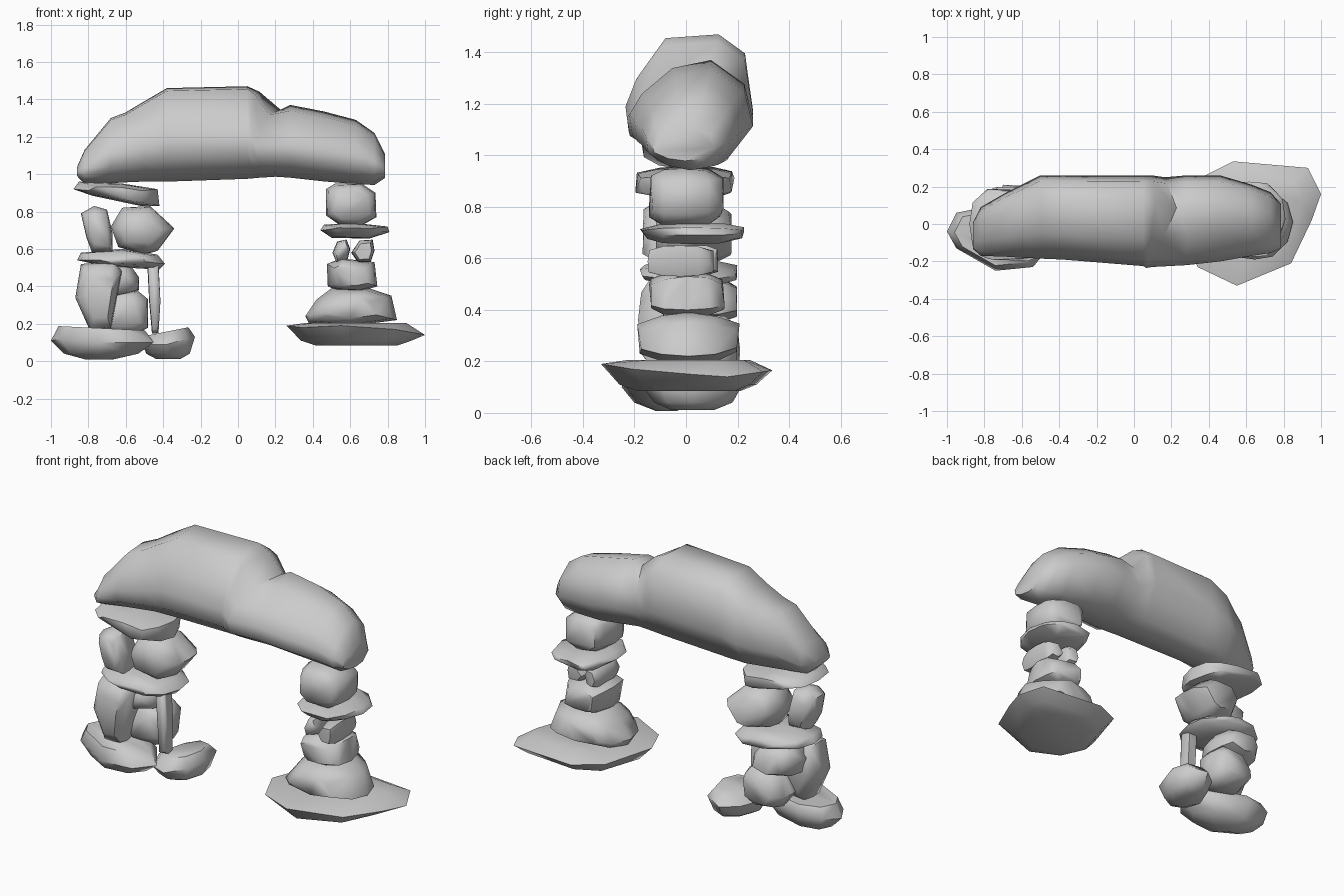
import bpy, bmesh, math, random

random.seed(4)


def finish(name, bm, angle):
    bmesh.ops.recalc_face_normals(bm, faces=bm.faces)
    me = bpy.data.meshes.new(name)
    bm.to_mesh(me)
    bm.free()
    ob = bpy.data.objects.new(name, me)
    bpy.context.collection.objects.link(ob)
    bpy.ops.object.select_all(action='DESELECT')
    ob.select_set(True)
    bpy.context.view_layer.objects.active = ob
    bpy.ops.object.shade_smooth_by_angle(angle=math.radians(angle))
    return ob


def hull(name, points):
    bm = bmesh.new()
    for p in points:
        bm.verts.new(p)
    res = bmesh.ops.convex_hull(bm, input=bm.verts)
    junk = {g for g in res["geom_interior"] + res["geom_unused"]
            if isinstance(g, bmesh.types.BMVert)}
    bmesh.ops.delete(bm, geom=list(junk), context='VERTS')
    return finish(name, bm, 55)


def stone(name, profile, y0, y1, end=.64, shoulder=.91):
    """Front outline (x, z), shrunk towards the front and back ends."""
    cx = sum(p[0] for p in profile) / len(profile)
    cz = sum(p[1] for p in profile) / len(profile)
    mid, half = (y0 + y1) / 2, (y1 - y0) / 2
    pts = []
    for t, s in ((-1, end), (-.6, shoulder), (0, 1), (.6, shoulder), (1, end)):
        for x, z in profile:
            k = s if s == 1 else s + random.uniform(-.06, .06)
            y = mid + half * t * random.uniform(.84, 1)
            pts.append((cx + (x - cx) * k, y, cz + (z - cz) * k))
    return hull(name, pts)


def slab(name, rim, layers):
    """Plan outline (x, y, z) plus layers (z, scale, tilt along x)."""
    cx = sum(p[0] for p in rim) / len(rim)
    cy = sum(p[1] for p in rim) / len(rim)
    pts = list(rim)
    for z, s, tilt in layers:
        pts += [(cx + (x - cx) * s, cy + (y - cy) * s, z + (x - cx) * s * tilt) for x, y, _ in rim]
    return hull(name, pts)


# Arched top boulder, lofted along x: (x, z low, z high, y front, y back, skew)
sections = [
    (-.86, .99, 1.04, -.13, .01, 0), (-.82, .95, 1.13, -.17, .09, 0),
    (-.68, .955, 1.30, -.175, .17, 0), (-.60, .96, 1.33, -.18, .21, 0),
    (-.50, .965, 1.39, -.185, .26, 0), (-.38, .965, 1.46, -.19, .26, 0),
    (.05, .98, 1.47, -.225, .26, 0), (.12, .985, 1.44, -.235, .26, .04),
    (.23, .99, 1.345, -.23, .25, .10), (.28, .985, 1.37, -.22, .26, 0),
    (.46, .965, 1.335, -.20, .26, 0), (.63, .95, 1.29, -.17, .21, 0),
    (.73, .945, 1.22, -.155, .17, 0), (.785, .98, 1.11, -.13, .11, 0)]
broad = [(-.5, .06), (.05, -.01), (.55, .04), (1, .4), (.87, .85),
         (.45, 1), (-.4, .97), (-.85, .66), (-1, .45), (-.95, .24)]
peaked = [(-.5, .06), (.05, -.01), (.55, .04), (1, .4), (.86, .76),
          (.32, 1), (-.3, .92), (-.8, .66), (-1, .45), (-.95, .24)]
bm = bmesh.new()
loops = []
for x, z0, z1, y0, y1, skew in sections:
    loops.append([bm.verts.new((x - skew * abs(u - .35), (y0 + y1) / 2 + u * (y1 - y0) / 2,
                                z0 + v * (z1 - z0)))
                  for u, v in (peaked if x > .2 else broad)])
n = len(broad)
for a, b in zip(loops, loops[1:]):
    for i in range(n):
        bm.faces.new((a[i], a[(i + 1) % n], b[(i + 1) % n], b[i]))
bm.faces.new(loops[0])
bm.faces.new(loops[-1])
finish("arch_boulder", bm, 55)

# Left leg: two foot slabs
slab("left_foot_slab",
     [(-1, -.04, .11), (-.95, .06, .13), (-.80, .09, .14), (-.55, .02, .13), (-.45, -.12, .1),
      (-.54, -.23, .1), (-.74, -.25, .1), (-.95, -.13, .12)],
     [(.008, .25, 0), (.04, .72, 0), (.177, .84, -.05)])
slab("left_inner_foot_slab",
     [(-.52, 0, .11), (-.46, .15, .11), (-.37, .22, .11), (-.26, .17, .13), (-.23, .03, .13),
      (-.27, -.10, .12), (-.38, -.16, .09), (-.48, -.12, .09)],
     [(.012, .45, 0), (.04, .8, 0), (.16, .75, .2)])

# Left leg: stacked stones
stone("left_tall_stone", [(-.84, .52), (-.66, .53), (-.62, .48), (-.655, .36), (-.68, .17),
                          (-.79, .16), (-.87, .34)], -.19, .06)
stone("left_back_stone", [(-.76, .24), (-.68, .38), (-.54, .38), (-.48, .33), (-.48, .18),
                          (-.55, .14), (-.70, .15)], -.05, .21)
stone("left_middle_stone", [(-.82, .45), (-.78, .53), (-.58, .52), (-.53, .45), (-.53, .38),
                            (-.66, .34), (-.80, .37)], -.09, .2)
stone("left_thin_post", [(-.485, .52), (-.425, .52), (-.415, .32), (-.425, .15),
                         (-.46, .15), (-.475, .32)], -.09, -.01, .9, .97)
stone("left_middle_slab", [(-.86, .54), (-.84, .58), (-.62, .60), (-.43, .57), (-.39, .52),
                           (-.42, .49), (-.70, .505)], -.18, .20, .5, .87)
stone("left_upper_stone", [(-.84, .79), (-.77, .83), (-.70, .81), (-.67, .68), (-.67, .58),
                           (-.78, .58), (-.81, .66)], -.17, .03)
stone("left_upper_wedge", [(-.68, .72), (-.62, .82), (-.47, .83), (-.34, .71), (-.43, .59),
                           (-.50, .57), (-.64, .61)], -.12, .18)
stone("left_cap_slab", [(-.88, .92), (-.85, .96), (-.62, .95), (-.43, .92), (-.42, .83),
                        (-.52, .83), (-.78, .885)], -.20, .20, .6, .87)

# Right leg: wide foot slab
slab("right_foot_slab",
     [(.26, -.05, .19), (.34, -.23, .18), (.55, -.33, .19), (.84, -.21, .17), (.95, .02, .15),
      (1, .16, .14), (.93, .30, .16), (.53, .335, .165), (.36, .25, .18)],
     [(.085, .6, 0), (.11, .8, 0), (.205, .72, 0)])

# Right leg: stacked stones
stone("right_lower_stone", [(.36, .24), (.38, .2), (.62, .19), (.85, .22), (.82, .35), (.70, .39),
                            (.50, .39), (.42, .33)], -.19, .21, .55, .85)
stone("right_middle_stone", [(.48, .40), (.475, .52), (.55, .55), (.73, .53), (.745, .40),
                             (.66, .375), (.53, .38)], -.15, .16)
stone("right_small_stone_a", [(.505, .58), (.53, .64), (.58, .65), (.60, .60), (.585, .54),
                              (.525, .53)], -.12, .13, .75, .95)
stone("right_small_stone_b", [(.605, .58), (.65, .645), (.72, .65), (.73, .59), (.71, .53),
                              (.64, .53)], -.15, .11, .75, .95)
stone("right_middle_slab", [(.44, .70), (.46, .73), (.62, .74), (.80, .72), (.81, .69),
                            (.70, .655), (.50, .66)], -.18, .23, .5, .87)
stone("right_cap_stone", [(.47, .92), (.52, .95), (.66, .95), (.735, .90), (.74, .77),
                          (.66, .725), (.54, .73), (.47, .78)], -.15, .15, .7, .93)
